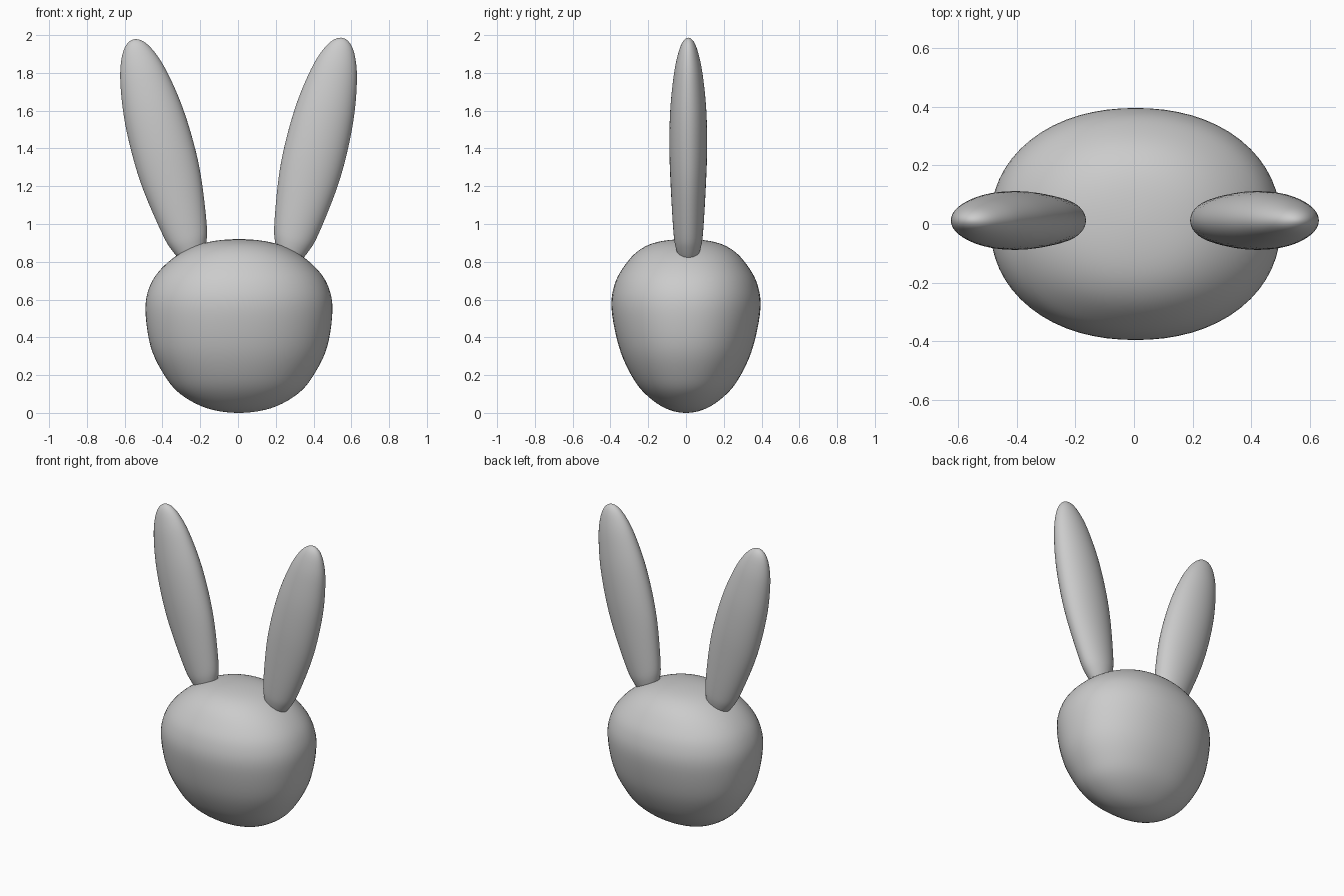
import bpy, bmesh, math
from mathutils import Vector, Matrix

cube = bpy.data.objects.get("Cube")
if cube:
    bpy.data.objects.remove(cube, do_unlink=True)

grey = bpy.data.materials.new("soft grey")
grey.use_nodes = True
grey.diffuse_color = (0.6, 0.6, 0.6, 1)
grey.node_tree.nodes["Principled BSDF"].inputs["Base Color"].default_value = (0.6, 0.6, 0.6, 1)


def smooth_profile(points, steps=5):
    """Spline through (height, half width, half depth), rounded over both poles."""
    p = [Vector(q) for q in points]
    flip = Vector((1, -1, -1))
    p = [p[1] * flip] + p + [p[-2] * flip]
    out = []
    for a, b, c, d in zip(p, p[1:], p[2:], p[3:]):
        for i in range(steps):
            t = i / steps
            out.append(0.5 * (2 * b + (c - a) * t + (2 * a - 5 * b + 4 * c - d) * t * t
                              + (3 * b - a - 3 * c + d) * t ** 3))
    return out + [p[-2].copy()]


def loft(name, points, power=2.0, sides=64, matrix=Matrix()):
    """Closed body of superelliptic rings stacked along its axis."""
    bm = bmesh.new()
    rings = []
    prof = smooth_profile(points)
    bottom = bm.verts.new((0, 0, prof[0].x))
    top = bm.verts.new((0, 0, prof[-1].x))
    for h, w, d in prof[1:-1]:
        ring = []
        for i in range(sides):
            c, s = math.cos(math.tau * i / sides), math.sin(math.tau * i / sides)
            r = (abs(c) ** power + abs(s) ** power) ** (-1 / power)
            ring.append(bm.verts.new((w * r * c, d * r * s, h)))
        rings.append(ring)
    for i in range(sides):
        j = (i + 1) % sides
        bm.faces.new((bottom, rings[0][j], rings[0][i]))
        bm.faces.new((top, rings[-1][i], rings[-1][j]))
        for lo, hi in zip(rings, rings[1:]):
            bm.faces.new((lo[i], lo[j], hi[j], hi[i]))
    for f in bm.faces:
        f.smooth = True
    mesh = bpy.data.meshes.new(name)
    bm.to_mesh(mesh)
    bm.free()
    mesh.materials.append(grey)
    obj = bpy.data.objects.new(name, mesh)
    obj.matrix_world = matrix
    bpy.context.collection.objects.link(obj)
    return obj


# Head: wide rounded body, fuller above, flattened crown
loft("head", [(0, 0, 0), (0.025, 0.17, 0.11), (0.1, 0.31, 0.215), (0.2, 0.395, 0.29),
              (0.35, 0.467, 0.355), (0.55, 0.495, 0.394), (0.68, 0.468, 0.378),
              (0.78, 0.395, 0.325), (0.86, 0.285, 0.25), (0.905, 0.16, 0.15), (0.92, 0, 0)],
     power=2.15, matrix=Matrix.Translation((0.005, 0, 0)))

# Ears: long flattened lobes, leaning outward from inside the head
ear = [(0, 0, 0), (0.02, 0.05, 0.04), (0.1, 0.093, 0.068), (0.2, 0.121, 0.08),
       (0.45, 0.157, 0.094), (0.65, 0.165, 0.1), (0.85, 0.155, 0.095), (1.03, 0.126, 0.077),
       (1.14, 0.092, 0.056), (1.21, 0.05, 0.031), (1.235, 0, 0)]
for name, x, lean in (("left_ear", 0.263, 13.7), ("right_ear", -0.231, -15.2)):
    loft(name, ear, sides=48, matrix=Matrix.Translation((x, 0.012, 0.785))
         @ Matrix.Rotation(math.radians(lean), 4, 'Y'))
